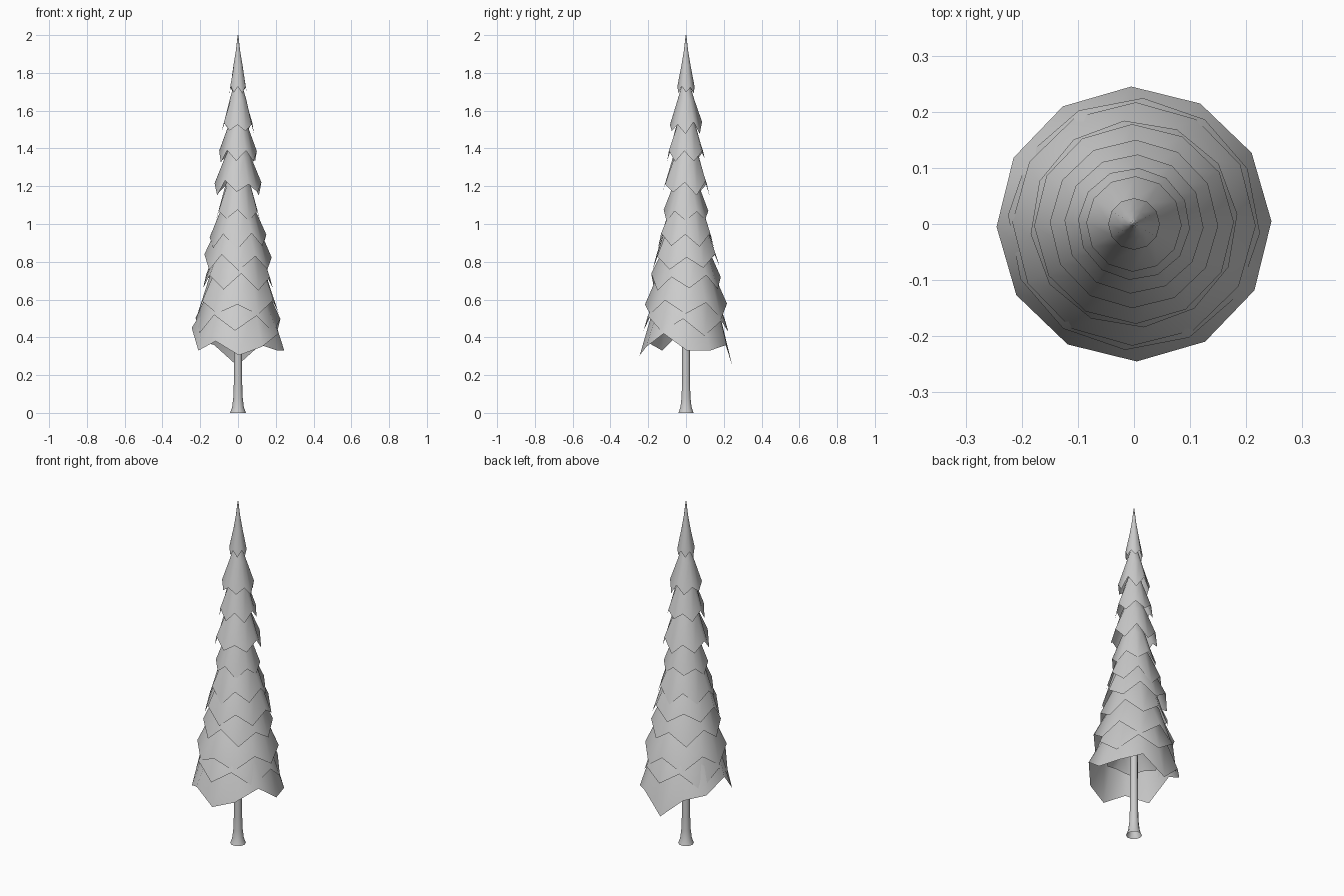
import bpy, bmesh, math, random

random.seed(7)
SIDES = 12

cube = bpy.data.objects.get("Cube")
if cube:
    bpy.data.objects.remove(cube, do_unlink=True)

grey = bpy.data.materials.new("plain_grey")
grey.use_nodes = True
grey.diffuse_color = (0.6, 0.6, 0.6, 1)
grey.node_tree.nodes["Principled BSDF"].inputs["Base Color"].default_value = (0.6, 0.6, 0.6, 1)


def ring(bm, radius, heights, turn):
    """One closed loop of vertices, with its own height for each corner."""
    n = len(heights)
    return [bm.verts.new((radius * math.cos(turn + math.tau * i / n),
                          radius * math.sin(turn + math.tau * i / n), z))
            for i, z in enumerate(heights)]


def loft(name, rings, turn=0.0, close_end=False):
    """Skin a stack of (radius, heights) rings, listed from bottom to top."""
    bm = bmesh.new()
    loops = [ring(bm, r, hs, turn) for r, hs in rings]
    for low, high in zip(loops, loops[1:]):
        n = len(low)
        for i in range(n):
            j = (i + 1) % n
            bm.faces.new((low[i], low[j], high[j], high[i]))
    if close_end:
        bm.faces.new(loops[-1])
    mesh = bpy.data.meshes.new(name)
    bm.to_mesh(mesh)
    bm.free()
    mesh.materials.append(grey)
    obj = bpy.data.objects.new(name, mesh)
    bpy.context.collection.objects.link(obj)
    bpy.ops.object.select_all(action="DESELECT")
    bpy.context.view_layer.objects.active = obj
    obj.select_set(True)
    bpy.ops.object.shade_smooth_by_angle(angle=math.radians(60))


def zigzag(z, swing, phase):
    """Ragged hem: alternating high and low corners with some variation."""
    return [z + (swing if (i + phase) % 2 else -swing) * random.uniform(0.5, 1.3)
            for i in range(SIDES)]


# Trunk with flared foot, open underneath
trunk = [(0.042, 0), (0.031, 0.03), (0.025, 0.08), (0.022, 0.16), (0.02, 0.5), (0.01, 1.6)]
loft("trunk", [(r, [z] * 10) for r, z in trunk], close_end=True)

# Lowest skirt of branches, with its uneven hem
hem = [0.33, 0.33, 0.36, 0.25, 0.36, 0.38, 0.45, 0.33, 0.38, 0.305, 0.35, 0.42]
loft("branch_skirt_lowest",
     [(0.245, hem), (0.165, [0.58] * SIDES), (0.08, [0.74] * SIDES), (0.015, [0.8] * SIDES)],
     turn=0.02)

# Inner layer of branches under the lowest skirt
loft("branch_skirt_inner",
     [(0.15, zigzag(0.46, 0.015, 0)), (0.09, [0.54] * SIDES), (0.015, [0.6] * SIDES)])

# Overlapping branch tiers: rim radius, mean rim height, which corners hang low
tiers = [(0.225, 0.46, 1), (0.217, 0.55, 0), (0.185, 0.69, 0), (0.178, 0.8, 1),
         (0.15, 0.91, 1), (0.118, 1.05, 0), (0.124, 1.19, 1), (0.1, 1.36, 1),
         (0.085, 1.51, 0)]
for k, (r, z, phase) in enumerate(tiers):
    rise = 0.12 + 0.35 * r
    waist = r * (0.42 + 1.1 * r)
    loft(f"branch_tier_{k + 1}",
         [(r, zigzag(z, 0.13 * r + 0.016, phase)),
          (waist, [z + rise] * SIDES),
          (waist * 0.4, [z + rise * 1.6] * SIDES),
          (0.008, [z + rise * 1.8] * SIDES)],
         turn=random.uniform(-0.1, 0.1))

# Slender pointed top
loft("treetop",
     [(0.046, zigzag(1.71, 0.025, 0)), (0.024, [1.84] * SIDES),
      (0.011, [1.92] * SIDES), (0.002, [2.0] * SIDES)], close_end=True)
